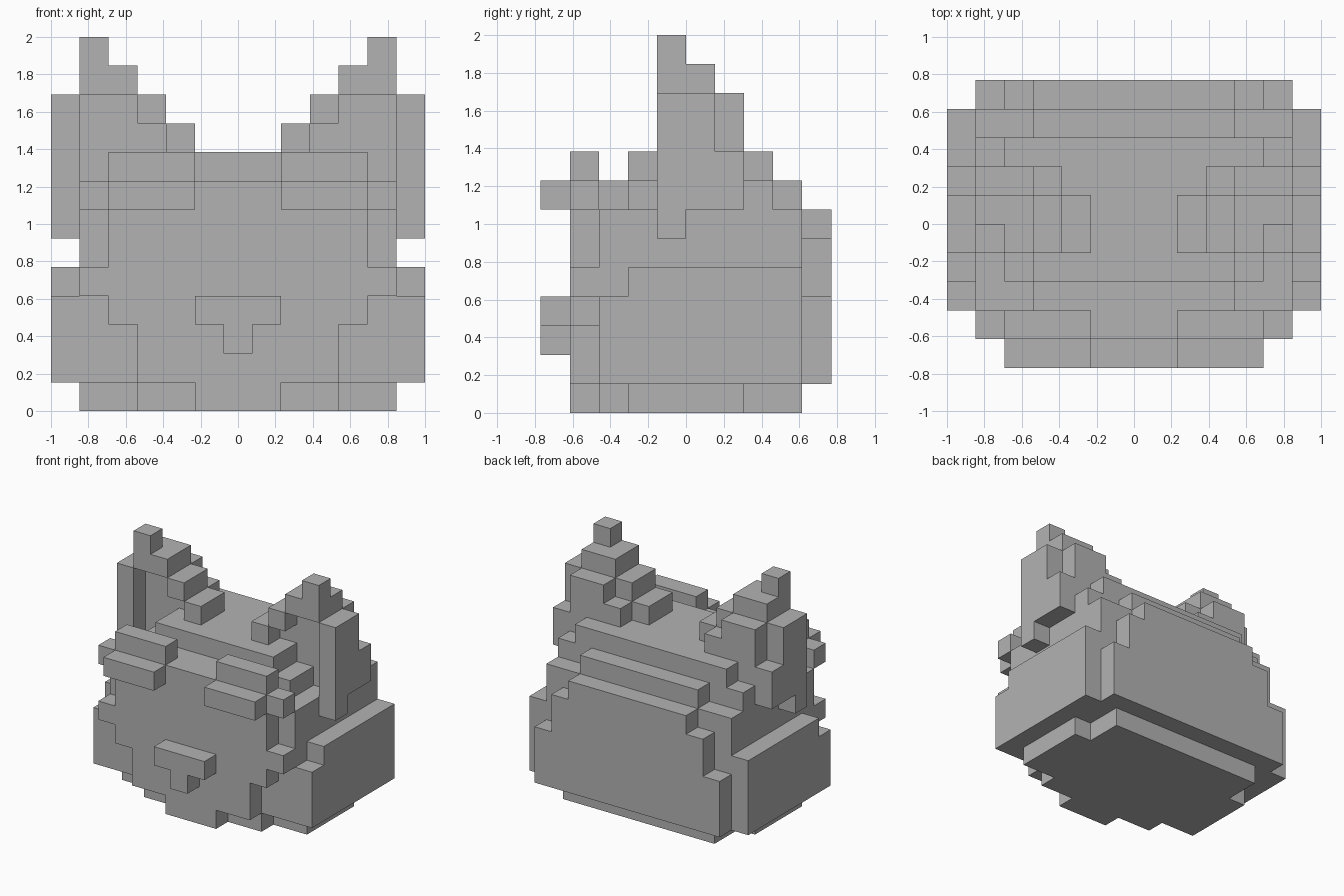
import bpy, bmesh
from mathutils import Vector

cube = bpy.data.objects.get("Cube")
if cube:
    bpy.data.objects.remove(cube)

U = 2 / 13  # size of one block

grey = bpy.data.materials.new("plain_grey")
grey.use_nodes = True
grey.diffuse_color = (0.45, 0.45, 0.45, 1)
grey.node_tree.nodes["Principled BSDF"].inputs["Base Color"].default_value = grey.diffuse_color


def span(half, y0, y1, z0, z1):
    """Blocks centred on x = 0, reaching out to +-half."""
    reach = int(half)
    if half != reach:
        xs = range(-reach, reach + 1)
    return {(x, y, z) for x in xs for y in range(y0, y1) for z in range(z0, z1)}


def side(x0, x1, y0, y1, z0, z1):
    """Blocks on the left only, between x0 and x1 counted from block edges."""
    return {(x, y, z) for x in range(int(x0 + .5), int(x1 + .5))
            for y in range(y0, y1) for z in range(z0, z1)}


def build(name, cells):
    """Make one clean shell around a set of blocks."""
    bm = bmesh.new()
    for cell in cells:
        centre = Vector(cell) + Vector((0, .5, .5))
        for axis in range(3):
            for sign in (-1, 1):
                n = Vector((0, 0, 0))
                n[axis] = sign
                if tuple(int(c + d) for c, d in zip(cell, n)) in cells:
                    continue
                a = Vector((0, 0, 0))
                a[(axis + 1) % 3] = .5
                b = n.cross(a)
                mid = centre + n / 2
                ring = (mid + a + b, mid - a + b, mid - a - b, mid + a - b)
                bm.faces.new([bm.verts.new(p * U) for p in ring])
    bmesh.ops.remove_doubles(bm, verts=bm.verts, dist=U / 100)
    bmesh.ops.recalc_face_normals(bm, faces=bm.faces)
    bmesh.ops.dissolve_limit(bm, angle_limit=.01, verts=bm.verts, edges=bm.edges)
    mesh = bpy.data.meshes.new(name)
    bm.to_mesh(mesh)
    bm.free()
    mesh.materials.append(grey)
    bpy.context.collection.objects.link(bpy.data.objects.new(name, mesh))


def build_pair(name, cells):
    build("left_" + name, cells)
    build("right_" + name, {(-x, y, z) for x, y, z in cells})


# Head with stepped crown and rounded back
head = span(5.5, -3, 4, 1, 7)
head |= span(3.5, -3, 4, 7, 8) | span(4.5, -2, 3, 7, 8) | span(5.5, 0, 3, 7, 8)
head |= span(3.5, -2, 3, 8, 9) | span(4.5, 0, 3, 8, 9)
head |= span(5.5, 4, 5, 1, 4) | span(4.5, 4, 5, 4, 6) | span(3.5, 4, 5, 6, 7)
build("head", head)

# Base under the head
build("base", span(5.5, -2, 2, 0, 1) | span(4.5, 2, 4, 0, 1)
      | span(3.5, -3, -2, 0, 1) | span(1.5, -4, -3, 0, 1))

# Raised face
build("face", span(3.5, -4, -3, 1, 3) | span(4.5, -4, -3, 3, 8)
      | span(5.5, -4, -3, 4, 5))

# Nose
build("nose", span(1.5, -5, -4, 3, 4) | span(.5, -5, -4, 2, 3))

# Cheeks
build_pair("cheek", side(5.5, 6.5, -3, 4, 1, 4) | side(5.5, 6.5, -2, 4, 4, 5))

# Brows
build_pair("brow", side(1.5, 4.5, -5, -4, 7, 8) | side(1.5, 4.5, -4, -3, 8, 9)
           | side(4.5, 5.5, -4, -3, 7, 8))

# Ears: stepped rim, hollow front, outer flap
ear = side(1.5, 2.5, -1, 1, 9, 10) | side(2.5, 3.5, -1, 1, 10, 11)
ear |= side(3.5, 5.5, -1, 1, 11, 12) | side(4.5, 5.5, -1, 0, 12, 13)
ear |= side(2.5, 5.5, 0, 2, 9, 10) | side(3.5, 5.5, 0, 2, 10, 11)
ear |= side(4.5, 5.5, 0, 2, 8, 9)
ear |= side(5.5, 6.5, -1, 1, 7, 11) | side(5.5, 6.5, -1, 0, 6, 7)
ear |= side(5.5, 6.5, 1, 2, 7, 9)
build_pair("ear", ear)
